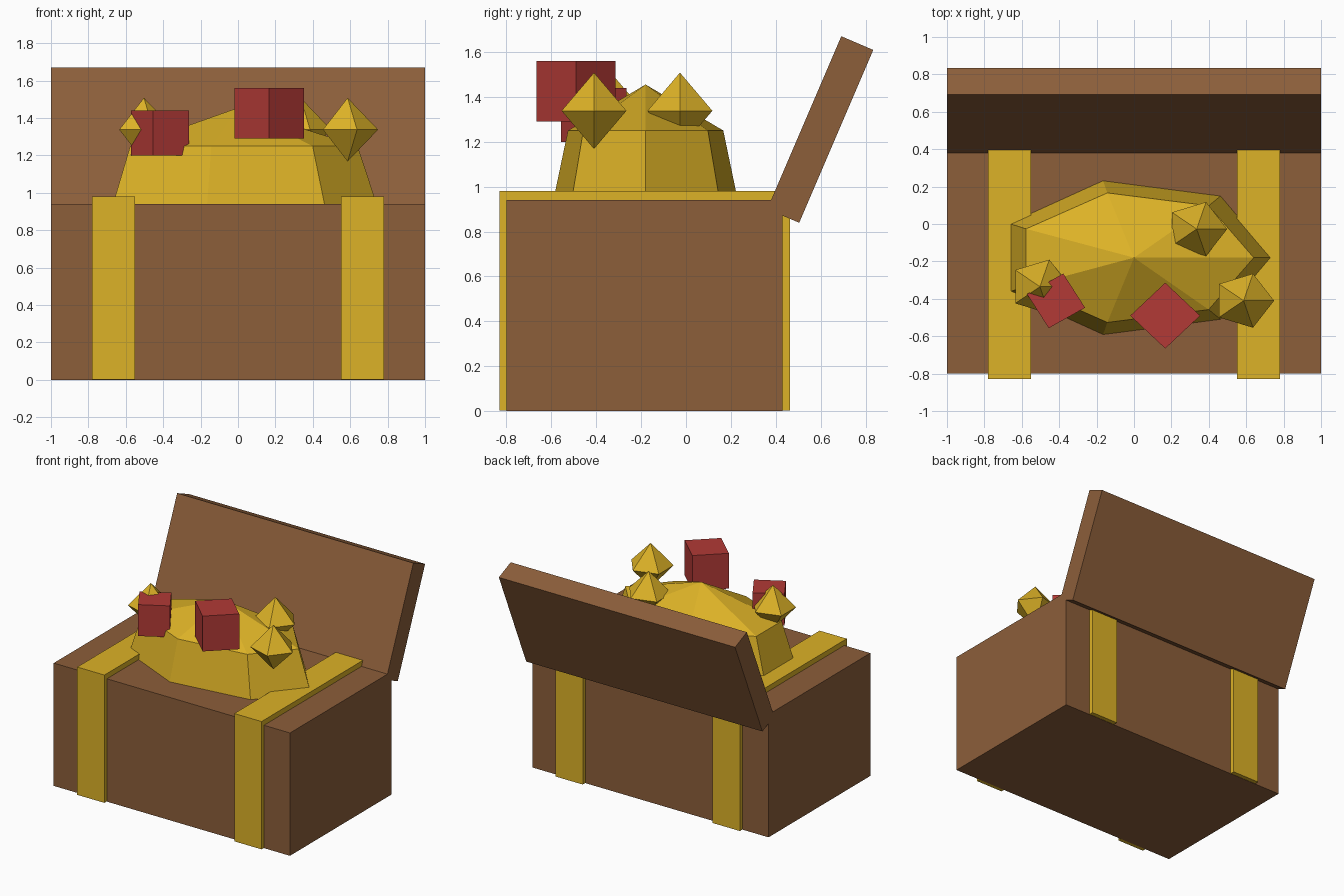
import bpy, bmesh
from math import radians, sin, cos, tau
from mathutils import Matrix, Vector

cube = bpy.data.objects.get("Cube")
if cube:
    bpy.data.objects.remove(cube, do_unlink=True)


def material(name, rgb):
    m = bpy.data.materials.new(name)
    m.use_nodes = True
    colour = (*rgb, 1)
    m.diffuse_color = colour
    m.node_tree.nodes["Principled BSDF"].inputs["Base Color"].default_value = colour
    return m


WOOD = material("brown wood", (0.262, 0.112, 0.042))
GOLD = material("gold", (0.72, 0.445, 0.02))
RED = material("ruby red", (0.445, 0.042, 0.037))


def finish(name, bm, mat, location=(0, 0, 0)):
    bmesh.ops.recalc_face_normals(bm, faces=bm.faces)
    mesh = bpy.data.meshes.new(name)
    bm.to_mesh(mesh)
    bm.free()
    mesh.materials.append(mat)
    obj = bpy.data.objects.new(name, mesh)
    obj.location = location
    bpy.context.collection.objects.link(obj)
    return obj


def box(name, low, high, mat, location=(0, 0, 0)):
    bm = bmesh.new()
    low, high = Vector(low), Vector(high)
    bmesh.ops.create_cube(bm, size=1)
    bmesh.ops.scale(bm, vec=high - low, verts=bm.verts)
    bmesh.ops.translate(bm, vec=(low + high) / 2, verts=bm.verts)
    return finish(name, bm, mat, location)


def lathe(name, sides, layers, mat, location, turn=0):
    """Stack of (x radius, y radius, z) rings; a zero radius makes a point."""
    bm = bmesh.new()
    rings = []
    for rx, ry, z in layers:
        if rx == 0:
            rings.append([bm.verts.new((0, 0, z))] * sides)
            continue
        angles = [tau * i / sides + turn for i in range(sides)]
        rings.append([bm.verts.new((rx * cos(a), ry * sin(a), z)) for a in angles])
    for a, b in zip(rings, rings[1:]):
        for i in range(sides):
            j = (i + 1) % sides
            corners = dict.fromkeys((a[i], a[j], b[j], b[i]))
            bm.faces.new(list(corners))
    for ring in (rings[0], rings[-1]):
        if ring[0] != ring[1]:
            bm.faces.new(ring)
    return finish(name, bm, mat, location)


# Chest body and straps
box("chest_body", (-1, -0.8, 0), (1, 0.43, 0.94), WOOD)
for side, x in (("right", -0.665), ("left", 0.665)):
    box(side + "_strap", (x - 0.115, -0.83, 0.002), (x + 0.115, 0.463, 0.98), GOLD)

# Open lid, hinged at the rear edge and leaning back
lid = box("lid", (-1, 0, 0), (1, 0.155, 0.838), WOOD, (0, 0.362, 0.9))
lid.rotation_euler.x = radians(-23.2)

# Heap of treasure
lathe("gold_heap", 7,
      [(0.755, 0.43, 0.9), (0.64, 0.355, 1.25), (0, 0, 1.455)],
      GOLD, (0, -0.18, 0))

# Gold nuggets
for i, (x, y) in enumerate([(0.586, -0.41), (0.335, -0.027), (-0.503, -0.335)]):
    lathe(f"gold_nugget_{i + 1}", 5,
          [(0, 0, -0.17), (0.163, 0.152, 0), (0, 0, 0.17)],
          GOLD, (x, y, 1.338))

# Ruby blocks
for name, r, h, turn, place in (
        ("large_ruby", 0.187, 0.135, 0, (0.167, -0.49, 1.425)),
        ("small_ruby", 0.16, 0.12, -14, (-0.417, -0.411, 1.32))):
    lathe(name, 4, [(r, r * 0.94, -h), (r, r * 0.94, h)], RED, place, radians(turn))
